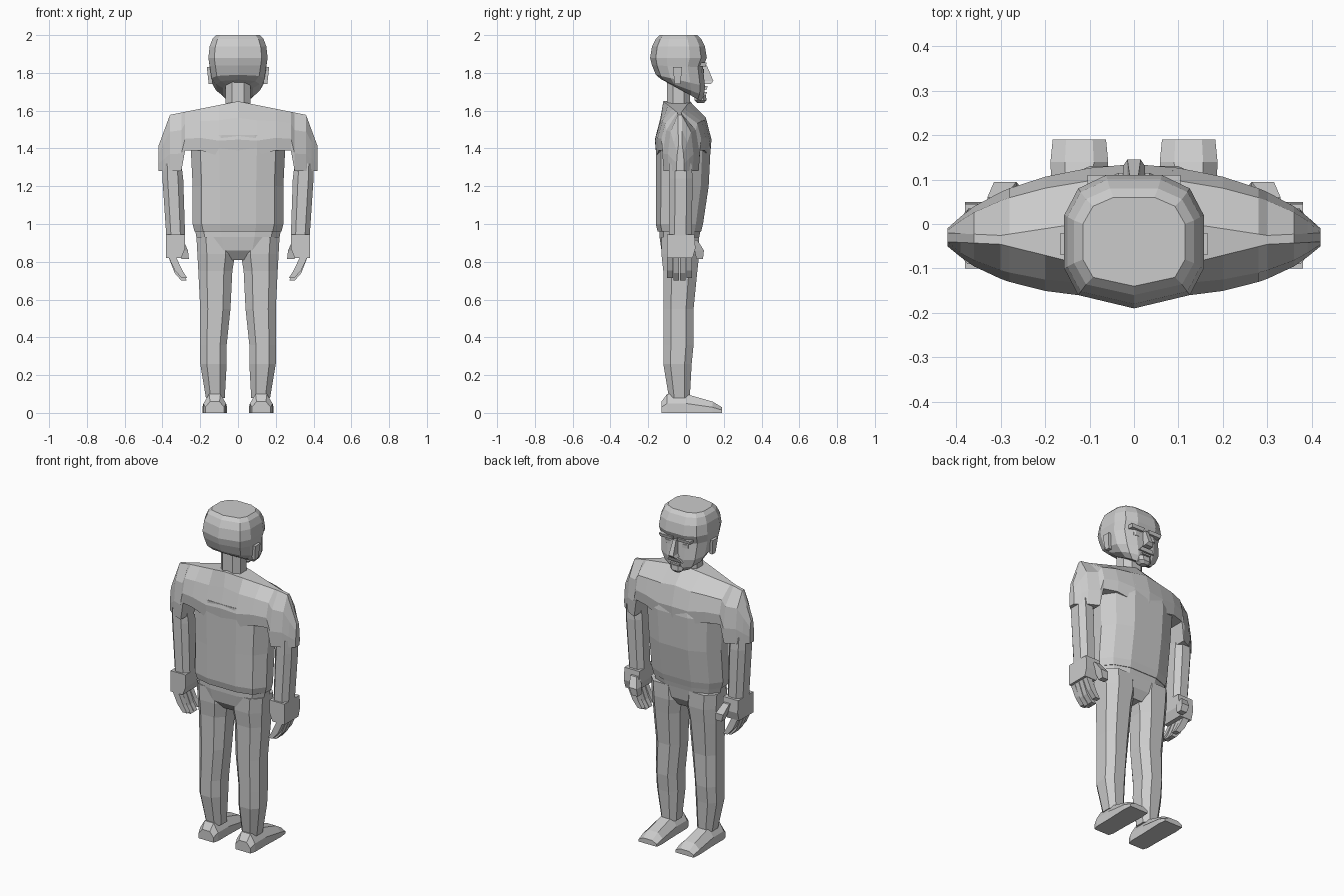
import bpy, bmesh
from mathutils import Vector

cube = bpy.data.objects.get("Cube")
if cube:
    bpy.data.objects.remove(cube, do_unlink=True)

material = bpy.data.materials.new("plain grey")
material.use_nodes = True
grey = (.6, .6, .6, 1)
material.diffuse_color = grey
material.node_tree.nodes["Principled BSDF"].inputs["Base Color"].default_value = grey


def loft(name, rings, mirror=False):
    """Skin equal rings of points, cap both ends, optionally mirror in x."""
    bm = bmesh.new()
    rows = [[bm.verts.new(point) for point in ring] for ring in rings]
    for lower, upper in zip(rows, rows[1:]):
        for i in range(len(lower)):
            bm.faces.new((lower[i - 1], lower[i], upper[i], upper[i - 1]))
    bm.faces.new(rows[0])
    bm.faces.new(rows[-1])
    bmesh.ops.recalc_face_normals(bm, faces=bm.faces)
    mesh = bpy.data.meshes.new(name)
    bm.to_mesh(mesh)
    bm.free()
    mesh.materials.append(material)
    part = bpy.data.objects.new(name, mesh)
    bpy.context.collection.objects.link(part)
    if mirror:
        part.modifiers.new("mirror", 'MIRROR')


def symmetric(half_outline):
    """Close a half outline across its middle."""
    return half_outline + [(-u, v) for u, v in reversed(half_outline) if u > 0]


# Unit cross-sections
body = symmetric([(.4, 1), (.8, .7), (1, .2), (1, -.3), (.8, -.8), (.4, -1)])
skull = symmetric([(.4, 1), (.8, .8), (1, .4), (1, -.4), (.8, -.8), (0, -1)])
octagon = symmetric([(.5, 1), (1, .5), (1, -.5), (.5, -1)])
square = symmetric([(1, 1), (1, -1)])


def cut(shape, z, half, back, front, x=0, drop=0):
    """One level cross-section; drop lowers its front edge."""
    middle, depth = (front + back) / 2, (front - back) / 2
    return [Vector((x + u * half, middle + v * depth, z - drop * (v + 1) / 2))
            for u, v in shape]


# Shirt body
loft("shirt_body", [
    cut(body, z=.96, half=.23, back=-.15, front=.08),
    cut(body, z=1, half=.24, back=-.16, front=.09),
    cut(body, z=1.2, half=.24, back=-.16, front=.12),
    cut(body, z=1.4, half=.25, back=-.16, front=.13),
    cut(body, z=1.47, half=.22, back=-.16, front=.12)])


# Shoulders with sleeves, skinned sideways from one cuff to the other
def shoulder_ring(x):
    reach = abs(x)
    t = reach / .42
    middle = -.015 * (1 + t)
    depth = max(.02, .15 * (1 - t * t) ** .6)
    ridge_depth = max(.01, .07 - .2 * reach)
    ridge = 1.65 - .2 * reach - 2.5 * max(0, reach - .36)
    hem = 1.28 if reach > .29 else 1.39 if reach > .15 else 1.36
    levels = [(-.05 + .02 * t, ridge_depth, 0), (middle, depth * .8, .3),
              (middle, depth, .7), (middle, depth * .95, 1)]
    sides = [[Vector((x, y + side * d, ridge + (hem - ridge) * fall))
              for y, d, fall in levels] for side in (-1, 1)]
    return sides[0] + sides[1][::-1]


stations = [.1, .2, .28, .3, .36, .39, .42]
loft("shirt_shoulders", [shoulder_ring(x) for x in
                         [-s for s in reversed(stations)] + [0] + stations])

# Trousers
loft("trouser_hips", [
    cut(body, z=.81, half=.08, back=-.09, front=.03),
    cut(body, z=.86, half=.19, back=-.13, front=.06),
    cut(body, z=.93, half=.22, back=-.14, front=.07),
    cut(body, z=.98, half=.23, back=-.14, front=.08)])
loft("trouser_leg", [
    cut(octagon, z=.08, half=.05, back=-.09, front=.02, x=.12),
    cut(octagon, z=.26, half=.07, back=-.12, front=.03, x=.13),
    cut(octagon, z=.36, half=.07, back=-.12, front=.04, x=.13),
    cut(octagon, z=.55, half=.08, back=-.12, front=.04, x=.12),
    cut(octagon, z=.75, half=.09, back=-.12, front=.06, x=.12),
    cut(octagon, z=.84, half=.1, back=-.13, front=.07, x=.115),
    cut(octagon, z=.93, half=.1, back=-.13, front=.07, x=.12)], mirror=True)


# Shoes, skinned from heel to toe
def shoe_ring(y, half, height):
    outline = symmetric([(half / 2, height), (half, height / 2), (half, 0)])
    return [Vector((.123 + u, y, v)) for u, v in outline]


loft("shoe", [
    shoe_ring(y=-.13, half=.05, height=.06),
    shoe_ring(y=-.1, half=.06, height=.1),
    shoe_ring(y=0, half=.06, height=.1),
    shoe_ring(y=.14, half=.065, height=.06),
    shoe_ring(y=.19, half=.06, height=.03)], mirror=True)

# Arms and hands
loft("forearm", [
    cut(octagon, z=.94, half=.05, back=-.09, front=.03, x=.33),
    cut(octagon, z=1.24, half=.055, back=-.09, front=.035, x=.345),
    cut(octagon, z=1.32, half=.05, back=-.09, front=.03, x=.35)], mirror=True)
loft("palm", [
    cut(square, z=.82, half=.04, back=-.1, front=.035, x=.34),
    cut(square, z=.87, half=.05, back=-.1, front=.05, x=.33),
    cut(square, z=.945, half=.05, back=-.1, front=.045, x=.33)], mirror=True)
for name, place in (("little", 0), ("ring", 1), ("middle", 2), ("index", 3)):
    back = -.1 + place * .034
    front = back + .03
    tip = .7 if name in ("ring", "middle") else .715
    loft(name + "_finger", [
        cut(square, tip, half=.015, back=back, front=front, x=.285),
        cut(square, tip + .04, half=.02, back=back, front=front, x=.315),
        cut(square, z=.83, half=.02, back=back, front=front, x=.35)], mirror=True)
loft("thumb", [
    cut(square, z=.815, half=.02, back=.055, front=.09, x=.28),
    cut(square, z=.86, half=.025, back=.045, front=.095, x=.29),
    cut(square, z=.915, half=.02, back=.02, front=.06, x=.31)], mirror=True)

# Neck
loft("neck", [cut(octagon, z, half=.065, back=-.1, front=.02) for z in (1.58, 1.8)])


# Head, with the jaw sloping down to the chin
def head_ring(z, half, back, front):
    return cut(skull, z, half, back, front, drop=max(0, 1.85 - z))


loft("head", [
    head_ring(z=1.75, half=.08, back=-.1, front=.08),
    head_ring(z=1.765, half=.115, back=-.13, front=.095),
    head_ring(z=1.79, half=.14, back=-.16, front=.1),
    head_ring(z=1.84, half=.15, back=-.18, front=.09),
    head_ring(z=1.88, half=.157, back=-.19, front=.11),
    head_ring(z=1.94, half=.15, back=-.18, front=.1),
    head_ring(z=1.98, half=.135, back=-.16, front=.08),
    head_ring(z=2, half=.115, back=-.14, front=.06)])

# Ears
loft("ear", [
    cut(square, z=1.74, half=.01, back=-.06, front=-.03, x=.145),
    cut(square, z=1.83, half=.015, back=-.07, front=-.02, x=.15)], mirror=True)

# Face details
loft("nose", [
    cut(square, z=1.74, half=.025, back=.07, front=.13),
    cut(square, z=1.757, half=.015, back=.07, front=.145),
    cut(square, z=1.84, half=.01, back=.07, front=.11)])
loft("brow", [
    cut(square, z=1.835, half=.04, back=.06, front=.105, x=.06),
    cut(square, z=1.855, half=.045, back=.06, front=.11, x=.06)], mirror=True)
loft("eye", [
    cut(octagon, z, half=.02, back=.07, front=.095, x=.055)
    for z in (1.8, 1.82)], mirror=True)
loft("moustache", [
    cut(square, z=1.71, half=.05, back=.07, front=.108),
    cut(square, z=1.73, half=.035, back=.07, front=.115)])
loft("lower_lip", [
    cut(square, z, half=.03, back=.07, front=.11) for z in (1.69, 1.7)])
loft("chin_beard", [
    cut(octagon, z=1.64, half=.02, back=.06, front=.095),
    cut(octagon, z=1.655, half=.04, back=.045, front=.108),
    cut(octagon, z=1.685, half=.045, back=.045, front=.106)])
